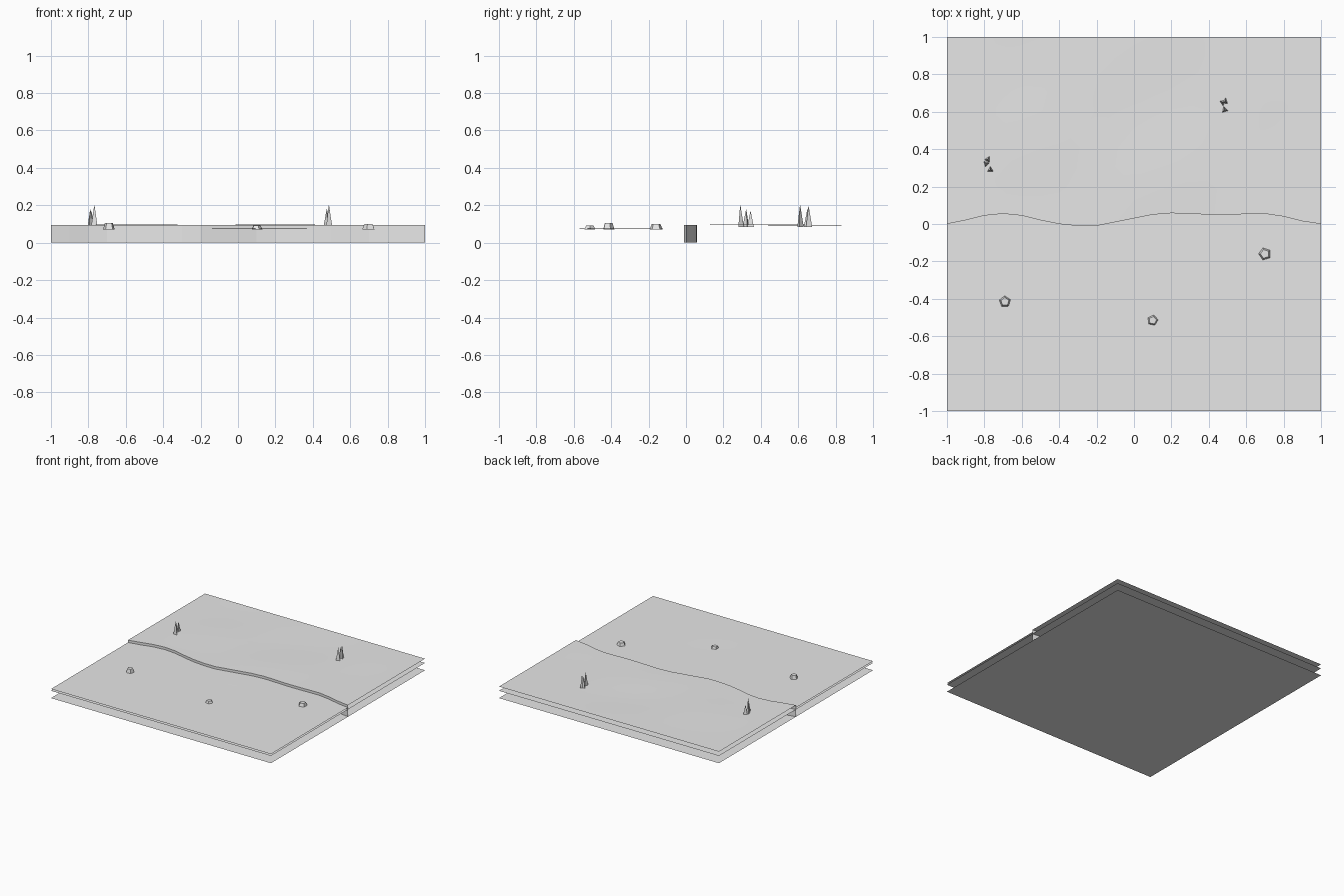
import bpy
import bmesh
import math

if "Cube" in bpy.data.objects:
    bpy.data.objects.remove(bpy.data.objects["Cube"], do_unlink=True)

grey = bpy.data.materials.new("pale grey")
grey.use_nodes = True
grey.diffuse_color = (0.8, 0.8, 0.8, 1)
grey.node_tree.nodes["Principled BSDF"].inputs["Base Color"].default_value = (0.8, 0.8, 0.8, 1)

LOW, HIGH, MIDDLE = 0.075, 0.095, 0.06
# Wavy bank line: y at equal steps of x from -1 to 1
BANK = [0, 0.02, 0.045, 0.055, 0.045, 0.02, 0, -0.01, -0.01, 0.01, 0.03,
        0.05, 0.058, 0.055, 0.05, 0.05, 0.053, 0.055, 0.04, 0.015, 0]
COLS = len(BANK) - 1


def finish(name, bm, smooth=False):
    mesh = bpy.data.meshes.new(name)
    bm.to_mesh(mesh)
    bm.free()
    mesh.materials.append(grey)
    for poly in mesh.polygons:
        poly.use_smooth = smooth
    obj = bpy.data.objects.new(name, mesh)
    bpy.context.collection.objects.link(obj)
    return obj


def sheet(name, rows, point, smooth=False):
    """Grid sheet; point(column, t) gives each corner, t from 0 to 1."""
    bm = bmesh.new()
    grid = [[bm.verts.new(point(i, j / rows)) for i in range(COLS + 1)]
            for j in range(rows + 1)]
    for a, b in zip(grid, grid[1:]):
        for i in range(COLS):
            bm.faces.new((a[i], a[i + 1], b[i + 1], b[i]))
    return finish(name, bm, smooth)


def column_x(i):
    return -1 + 2 * i / COLS


def relief(x, t, size):
    fade = (1 - x * x) * math.sin(math.pi * t)
    return size * fade * math.sin(4 * x + 1) * math.cos(5 * t - 2 * x)


def upper_point(i, t):
    x = column_x(i)
    return x, BANK[i] + (1 - BANK[i]) * t, HIGH + relief(x, t, 0.004)


def lower_point(i, t):
    x = column_x(i)
    return x, -1 + (BANK[i] + 1) * t, LOW + relief(x, t, 0.001)


# Ground sheets and the bank wall between them
sheet("upper_ground", 10, upper_point, True)
sheet("lower_ground", 10, lower_point, True)
sheet("bank_wall", 1, lambda i, t: (column_x(i), BANK[i], HIGH * t))

# Flat sheets underneath
for name, z, facing in (("middle_sheet", MIDDLE, 1), ("bottom_sheet", 0, -1)):
    bm = bmesh.new()
    corners = [(-1, -1), (1, -1), (1, 1), (-1, 1)][::facing]
    bm.faces.new([bm.verts.new((x, y, z)) for x, y in corners])
    finish(name, bm)


def taper(name, x, y, bottom, top, radius, tip, sides, turn):
    bm = bmesh.new()
    bmesh.ops.create_cone(bm, cap_ends=True, segments=sides, radius1=radius,
                          radius2=tip, depth=top - bottom)
    obj = finish(name, bm)
    obj.location = (x, y, (top + bottom) / 2)
    obj.rotation_euler.z = turn


# Five-sided stones on the lower ground
for n, (x, y, top, r) in enumerate([(0.70, -0.16, 0.1, 0.036),
                                    (-0.69, -0.415, 0.105, 0.033),
                                    (0.1, -0.515, 0.092, 0.031)]):
    taper(f"stone_{n + 1}", x, y, 0.07, top, r, r * 0.68, 5, n + 0.3)

# Clumps of pointed three-sided blades on the upper ground
for n, (x, y, top) in enumerate([(-0.768, 0.29, 0.2), (-0.79, 0.322, 0.178),
                                 (-0.782, 0.345, 0.168), (0.485, 0.61, 0.2),
                                 (0.475, 0.65, 0.18), (0.487, 0.655, 0.195)]):
    taper(f"grass_blade_{n + 1}", x, y, 0.085, top, 0.02, 0.001, 3, n * 0.8)
